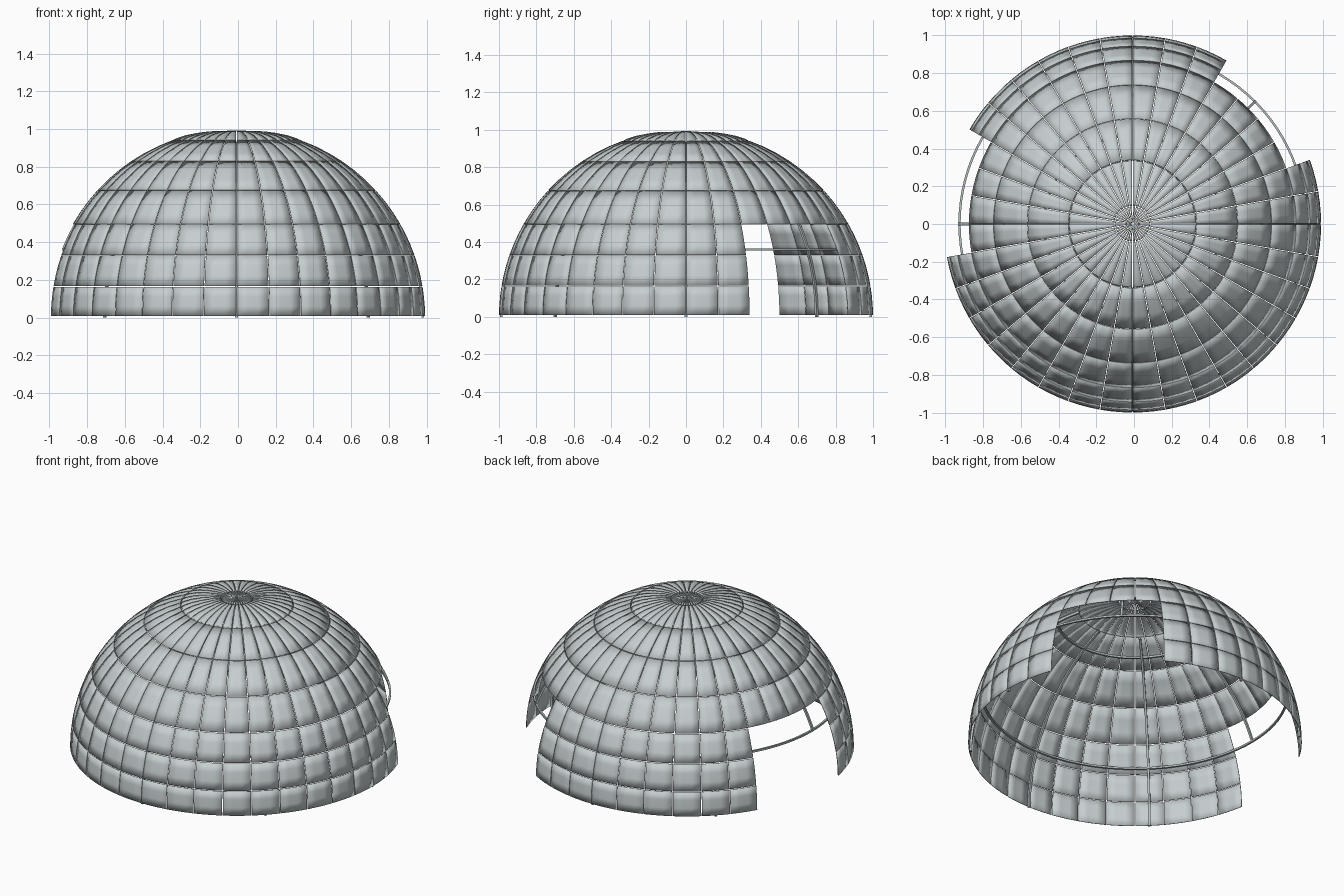
import bpy, bmesh, math

if "Cube" in bpy.data.objects:
    bpy.data.objects.remove(bpy.data.objects["Cube"])

OFF_X = -0.0077          # centres the shell, whose left side is cut open
GAP = 0.004              # seam between neighbouring panels
SEG = 36                 # panels round the dome
OPENINGS = ((20, 60), (150, 190))
HOOP_Z = 0.36


def material(name, rgb):
    m = bpy.data.materials.new(name)
    m.diffuse_color = (*rgb, 1)
    m.use_nodes = True
    m.node_tree.nodes["Principled BSDF"].inputs["Base Color"].default_value = m.diffuse_color
    return m


panel_mat = material("pale grey panel", (0.57, 0.62, 0.63))
frame_mat = material("grey frame", (0.47, 0.52, 0.53))


def polar(r, angle, z):
    return (r * math.cos(angle) + OFF_X, r * math.sin(angle), z)


def finish(name, bm, mat, thickness=0.0):
    me = bpy.data.meshes.new(name)
    bm.to_mesh(me)
    bm.free()
    ob = bpy.data.objects.new(name, me)
    bpy.context.collection.objects.link(ob)
    me.materials.append(mat)
    bpy.ops.object.select_all(action='DESELECT')
    ob.select_set(True)
    bpy.context.view_layer.objects.active = ob
    bpy.ops.object.shade_smooth_by_angle(angle=math.radians(30))
    if thickness:
        mod = ob.modifiers.new("thickness", 'SOLIDIFY')
        mod.thickness = thickness
        mod.offset = -1
    return ob


def add_panel(bm, profile, deg, step, cuts=3):
    """Curved sheet swept between two angles, trimmed by half a seam each side."""
    a0, a1 = math.radians(deg), math.radians(deg + step)
    rows = []
    for r, z in profile:
        trim = min(GAP / 2 / max(r, 0.001), (a1 - a0) * 0.2)
        lo, hi = a0 + trim, a1 - trim
        rows.append([bm.verts.new(polar(r, lo + (hi - lo) * i / cuts, z))
                     for i in range(cuts + 1)])
    for low, up in zip(rows, rows[1:]):
        for i in range(cuts):
            bm.faces.new((low[i], low[i + 1], up[i + 1], up[i]))


def add_bar(bm, sections, closed=False):
    """Rectangular bar through a list of four-point sections."""
    loops = [[bm.verts.new(p) for p in s] for s in sections]
    pairs = list(zip(loops, loops[1:]))
    if closed:
        pairs.append((loops[-1], loops[0]))
    else:
        bm.faces.new(loops[0])
        bm.faces.new(loops[-1][::-1])
    for a, b in pairs:
        for i in range(4):
            j = (i + 1) % 4
            bm.faces.new((a[i], a[j], b[j], b[i]))
    bmesh.ops.recalc_face_normals(bm, faces=bm.faces)


def is_open(deg):
    return any(a <= deg < b for a, b in OPENINGS)


# Dome shell: rows of separate panels, lower three rows left out at the openings
levels = (0.007, 0.165, 0.33, 0.495, 0.675, 0.83, 0.941)
for row, (z0, z1) in enumerate(zip(levels, levels[1:])):
    t0, t1 = math.asin(z0) + GAP / 2, math.asin(z1) - GAP / 2
    arc = [t0 + (t1 - t0) * i / 3 for i in range(4)]
    bm = bmesh.new()
    for k in range(SEG):
        deg = k * 360 / SEG
        if row < 3 and is_open(deg):
            continue
        add_panel(bm, [(math.cos(t), math.sin(t)) for t in arc], deg, 360 / SEG)
    finish(f"shell_row_{row + 1}", bm, panel_mat, 0.004)

# Roof cap: rounded ring of narrow wedges
bm = bmesh.new()
cap = [(0.338, 0.934), (0.333, 0.943), (0.315, 0.952), (0.27, 0.967),
       (0.21, 0.979), (0.15, 0.987), (0.11, 0.989), (0.096, 0.985)]
for k in range(SEG):
    add_panel(bm, cap, k * 10, 10, 2)
finish("roof_cap", bm, panel_mat, 0.004)

# Small centre cap set in the ring
bm = bmesh.new()
centre = [(0.093, 0.978), (0.088, 0.985), (0.07, 0.989), (0.045, 0.991),
          (0.024, 0.992), (0.004, 0.992)]
for k in range(SEG):
    add_panel(bm, centre, k * 10, 10, 1)
finish("centre_cap", bm, panel_mat, 0.003)


# Upright ribs: eight arcs, ending at the hoop where they meet an opening
def rib_section(deg, t, half=0.007):
    a = math.radians(deg)
    dx, dy = -math.sin(a) * half, math.cos(a) * half
    pts = []
    for rad, s in ((0.981, -1), (0.994, -1), (0.994, 1), (0.981, 1)):
        x, y, z = polar(rad * math.cos(t), a, rad * math.sin(t))
        pts.append((x + s * dx, y + s * dy, z))
    return pts


for k in range(8):
    deg = k * 45
    start = math.asin(HOOP_Z / 0.987) if is_open(deg) else 0.0
    end = math.radians(70)
    bm = bmesh.new()
    add_bar(bm, [rib_section(deg, start + (end - start) * i / 24) for i in range(25)])
    finish(f"rib_{k + 1}", bm, frame_mat)


# Level hoops inside the shell
def hoop(name, r, z, w=0.006):
    bm = bmesh.new()
    add_bar(bm, [[polar(r + u * w, 2 * math.pi * i / 96, z + v * w)
                  for u, v in ((-1, -1), (1, -1), (1, 1), (-1, 1))]
                 for i in range(96)], closed=True)
    finish(name, bm, frame_mat)


hoop("lower_hoop", 0.918, HOOP_Z)
hoop("upper_hoop", 0.47, 0.868)
